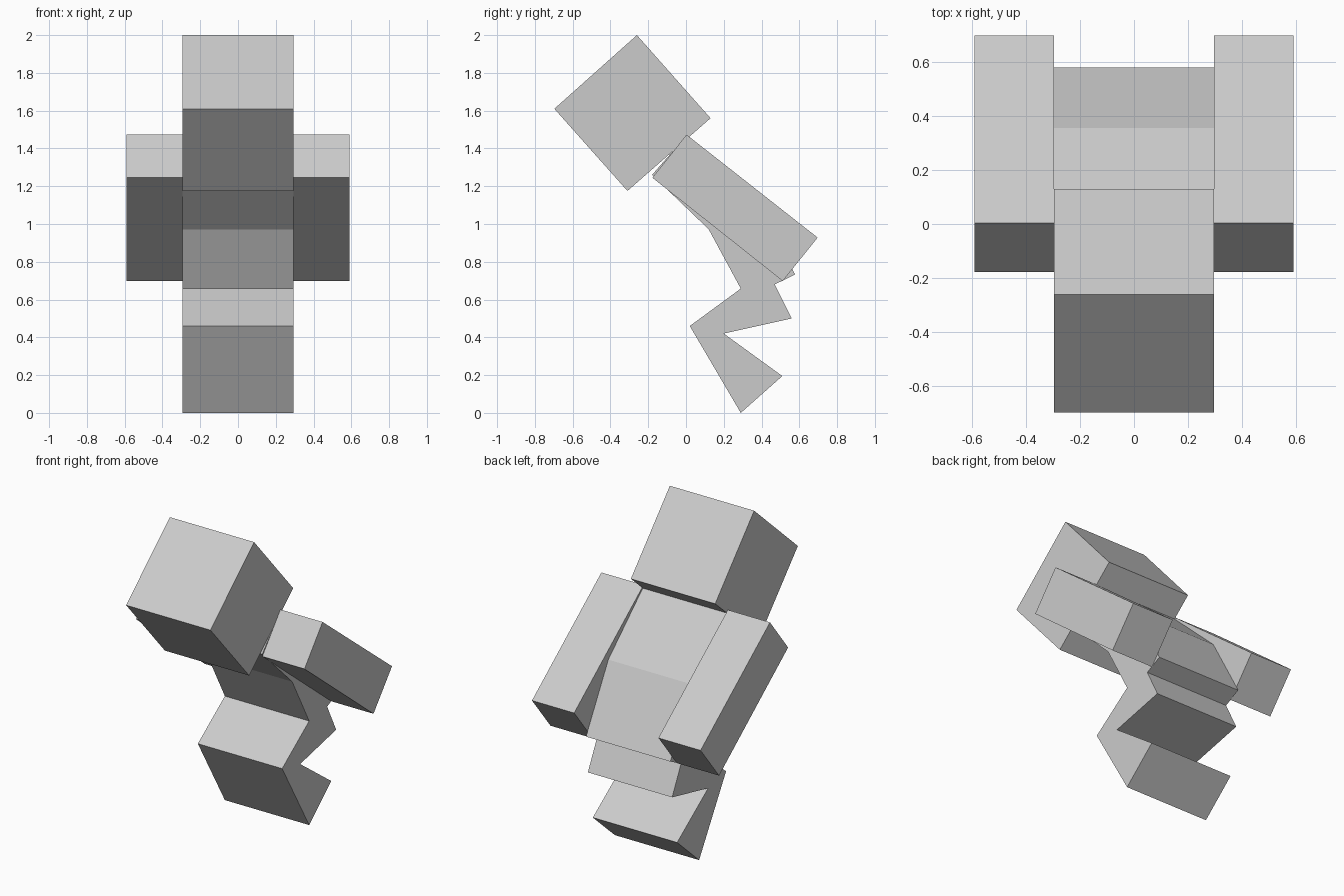
import bpy
import bmesh

cube = bpy.data.objects.get("Cube")
if cube:
    bpy.data.objects.remove(cube, do_unlink=True)

grey = bpy.data.materials.new("light_grey")
grey.use_nodes = True
GREY = (0.6, 0.6, 0.6, 1)
grey.diffuse_color = GREY
grey.node_tree.nodes["Principled BSDF"].inputs["Base Color"].default_value = GREY


def prism(name, profile, x0, x1):
    """Extrude a side profile of (y, z) points from x0 to x1."""
    bm = bmesh.new()
    face = bm.faces.new([bm.verts.new((x0, y, z)) for y, z in profile])
    ext = bmesh.ops.extrude_face_region(bm, geom=[face])
    moved = [v for v in ext["geom"] if isinstance(v, bmesh.types.BMVert)]
    bmesh.ops.translate(bm, verts=moved, vec=(x1 - x0, 0, 0))
    bmesh.ops.recalc_face_normals(bm, faces=bm.faces)
    mesh = bpy.data.meshes.new(name)
    bm.to_mesh(mesh)
    bm.free()
    mesh.materials.append(grey)
    obj = bpy.data.objects.new(name, mesh)
    bpy.context.collection.objects.link(obj)
    return obj


W = 0.295  # half body width, also the arm width

# Tilted head block
head = [(-0.26, 2.0), (0.13, 1.56), (-0.31, 1.175), (-0.697, 1.61)]
# Torso bent at the waist
torso = [(0.0, 1.465), (-0.18, 1.26), (0.12, 0.972), (0.29, 0.658),
         (0.47, 0.68), (0.578, 0.733), (0.355, 1.135)]
# Arm swept backwards
arm = [(0.003, 1.473), (-0.178, 1.245), (0.512, 0.698), (0.697, 0.928)]
# Leg folded at the knee
leg = [(0.29, 0.658), (0.02, 0.46), (0.29, 0.0), (0.51, 0.195),
       (0.2, 0.42), (0.56, 0.5), (0.47, 0.68)]

prism("head", head, -W, W)
prism("torso", torso, -W, W)
for side, s in (("left", 1), ("right", -1)):
    prism(side + "_arm", arm, s * W, s * 2 * W)
    prism(side + "_leg", leg, 0, s * W)
